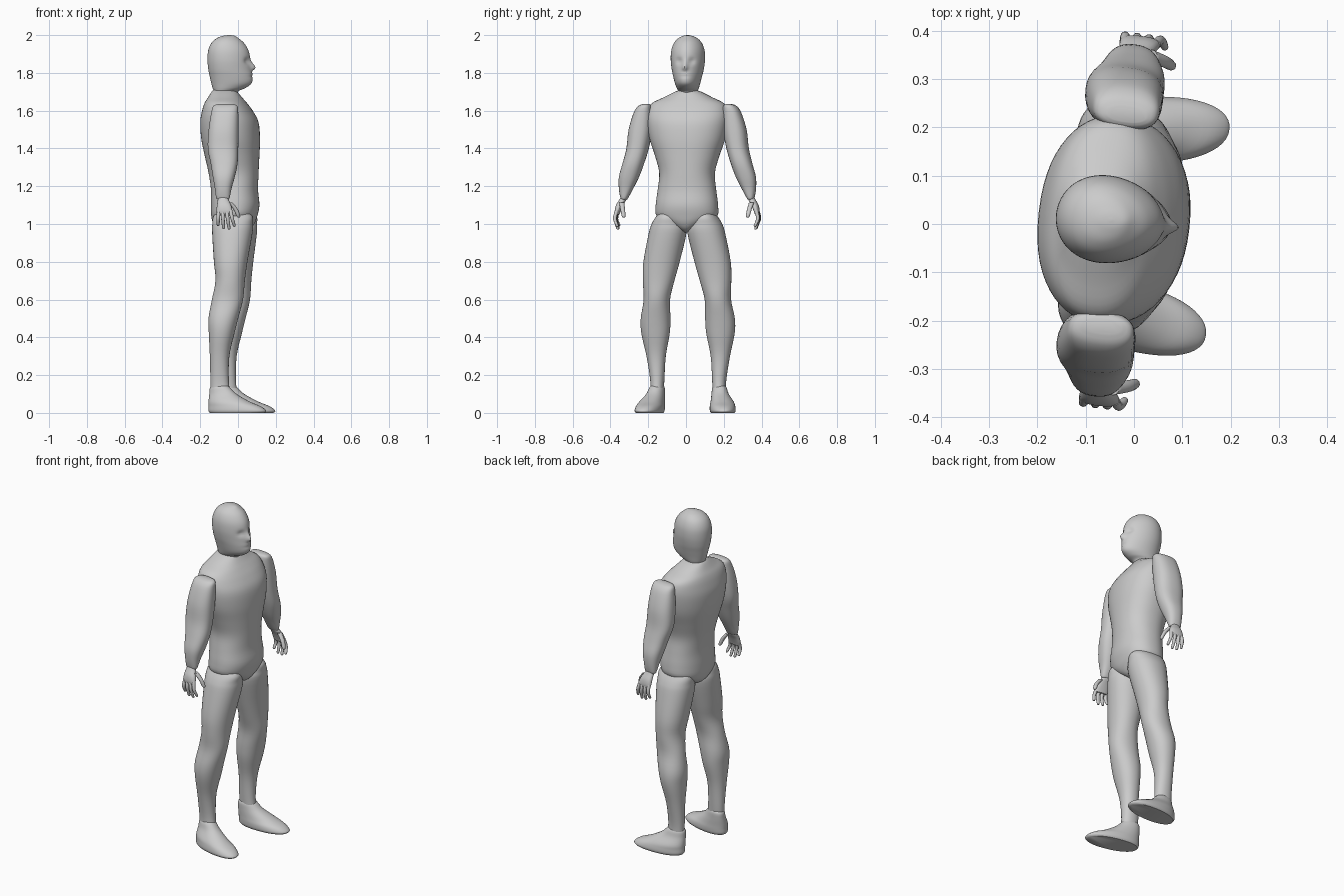
import bpy, bmesh
from math import cos, sin, pi, radians, exp, copysign

TURN = radians(-6.5)  # the whole figure is turned slightly


def spline(rows, steps):
    """Catmull-Rom interpolation through rows of numbers."""
    out = []
    for i in range(len(rows) - 1):
        p0, p1 = rows[max(i - 1, 0)], rows[i]
        p2, p3 = rows[i + 1], rows[min(i + 2, len(rows) - 1)]
        for s in range(steps):
            t = s / steps
            out.append([0.5 * (2 * b + (c - a) * t + (2 * a - 5 * b + 4 * c - d) * t * t
                               + (3 * b - a - 3 * c + d) * t ** 3)
                        for a, b, c, d in zip(p0, p1, p2, p3)])
    out.append(list(rows[-1]))
    return out


def add_loft(bm, rows, seg=32, steps=4, power=2.0, egg=0.0, shear=0.0):
    """Stack of superellipse rings; row = z, x back, x front, y inner, y outer."""
    rings = []
    for z, x0, x1, y0, y1 in spline(rows, steps):
        cx, rx, cy, ry = (x0 + x1) / 2, (x1 - x0) / 2, (y0 + y1) / 2, (y1 - y0) / 2
        ring = []
        for k in range(seg):
            c, s = cos(2 * pi * k / seg), sin(2 * pi * k / seg)
            u = copysign(abs(c) ** (2 / power), c)
            v = copysign(abs(s) ** (2 / power), s) * (1 - egg * u)
            ring.append(bm.verts.new((cx + rx * u, cy + ry * v + shear * rx * u, z)))
        rings.append(ring)
    for a, b in zip(rings, rings[1:]):
        for k in range(seg):
            j = (k + 1) % seg
            bm.faces.new((a[k], a[j], b[j], b[k]))
    bm.faces.new(rings[0][::-1])
    bm.faces.new(rings[-1])


def finish(name, bm, mirror=False):
    bmesh.ops.recalc_face_normals(bm, faces=bm.faces)
    me = bpy.data.meshes.new(name)
    bm.to_mesh(me)
    bm.free()
    ob = bpy.data.objects.new(name, me)
    bpy.context.collection.objects.link(ob)
    ob.rotation_euler.z = TURN
    ob.location.y = 0.003
    if mirror:
        m = ob.modifiers.new("Mirror", 'MIRROR')
        m.use_axis = (False, True, False)
        m.use_mirror_merge = False
    bpy.ops.object.select_all(action='DESELECT')
    ob.select_set(True)
    bpy.context.view_layer.objects.active = ob
    bpy.ops.object.shade_smooth_by_angle(angle=radians(50))
    return ob


def part(name, rows, mirror=False, **kw):
    bm = bmesh.new()
    add_loft(bm, rows, **kw)
    return finish(name, bm, mirror)


def centred(rows):
    return [(z, a, b, -w, w) for z, a, b, w in rows]


# Torso
part("torso", centred([
    (.955, -.06, .02, .01), (.97, -.10, .06, .04), (1.0, -.13, .085, .10),
    (1.04, -.14, .10, .16), (1.10, -.142, .112, .165), (1.18, -.142, .105, .155),
    (1.27, -.155, .108, .147), (1.36, -.175, .112, .17), (1.45, -.193, .115, .20),
    (1.54, -.198, .106, .215), (1.60, -.188, .075, .212), (1.64, -.175, .045, .19),
    (1.67, -.158, .02, .13), (1.70, -.14, -.005, .07), (1.71, -.13, -.02, .04)]),
    seg=56, power=2.25)

# Head and neck, with nose, eye sockets and mouth pressed into the face
bm = bmesh.new()
add_loft(bm, centred([
    (1.66, -.12, -.005, .045), (1.70, -.128, .0, .05), (1.72, -.135, .04, .058),
    (1.745, -.142, .072, .066), (1.78, -.15, .078, .075), (1.82, -.158, .072, .084),
    (1.87, -.162, .066, .09), (1.92, -.158, .055, .087), (1.96, -.14, .03, .072),
    (1.985, -.11, .0, .048), (1.997, -.075, -.02, .02), (2.0, -.05, -.045, .002)]),
    seg=72, steps=5, egg=0.12)
for v in bm.verts:
    x, y, z = v.co
    if x > 0 and z > 1.72:
        below = .010 if z < 1.825 else .028
        v.co.x += .023 * exp(-(y / .014) ** 2 - ((z - 1.825) / below) ** 2)
        v.co.x -= .012 * exp(-((abs(y) - .034) / .018) ** 2 - ((z - 1.862) / .016) ** 2)
        v.co.x -= .004 * exp(-(y / .03) ** 2 - ((z - 1.782) / .006) ** 2)
finish("head", bm)

# Legs
part("legs", [
    (1.08, -.09, .05, .06, .13), (1.04, -.12, .088, .035, .163), (1.0, -.125, .09, .012, .187),
    (.95, -.125, .088, .004, .203), (.80, -.112, .065, .04, .232), (.70, -.102, .053, .068, .235),
    (.60, -.12, .045, .093, .232), (.50, -.137, .02, .093, .25), (.42, -.135, .0, .098, .248),
    (.30, -.13, -.027, .12, .222), (.17, -.128, -.03, .128, .202), (.09, -.125, -.02, .132, .203)],
    mirror=True, seg=36, power=2.15)

# Feet
part("feet", [
    (0.0, -.13, .165, .132, .258), (.012, -.137, .174, .126, .264), (.035, -.137, .145, .124, .26),
    (.06, -.137, .085, .125, .248), (.10, -.134, .013, .126, .218), (.135, -.13, -.024, .128, .204),
    (.15, -.11, -.04, .14, .19)],
    mirror=True, seg=48, power=2.2, shear=.12)

# Arms
part("arms", [
    (1.635, -.08, .0, .205, .235), (1.625, -.105, .022, .193, .26), (1.59, -.115, .028, .188, .285),
    (1.50, -.127, .031, .19, .313), (1.40, -.13, .031, .208, .325), (1.32, -.112, .03, .232, .345),
    (1.25, -.098, .018, .258, .364), (1.19, -.086, .003, .288, .365), (1.14, -.078, -.006, .315, .357),
    (1.13, -.07, -.012, .322, .35)],
    mirror=True, seg=36, power=2.4)

# Hands: palm, four fingers and a thumb
bm = bmesh.new()
add_loft(bm, [
    (1.15, -.065, -.02, .322, .352), (1.13, -.068, -.012, .325, .362), (1.10, -.071, .004, .342, .379),
    (1.07, -.072, .012, .355, .385), (1.05, -.066, .008, .362, .382)], seg=20, power=2.4)


def digit(base, mid, tip, r):
    rows = []
    for (x, y, z), k in ((base, 1.1), (mid, 1.0), (tip, .8)):
        rows.append((z, x - r * k, x + r * k, y - r * k, y + r * k))
    x, y, z = tip
    rows.append((z - r * .7, x - r * .2, x + r * .2, y - r * .25, y + r * .15))
    add_loft(bm, rows, seg=12)


for bx, tx, tz in ((-.060, -.064, .996), (-.039, -.035, .98), (-.018, -.006, .978), (.002, .022, .992)):
    digit((bx, .370, 1.075), ((bx + tx) / 2, .381, 1.03), (tx, .368, tz), .0095)
digit((-.005, .346, 1.115), (.024, .338, 1.08), (.040, .331, 1.042), .0125)
finish("hands", bm, mirror=True)
